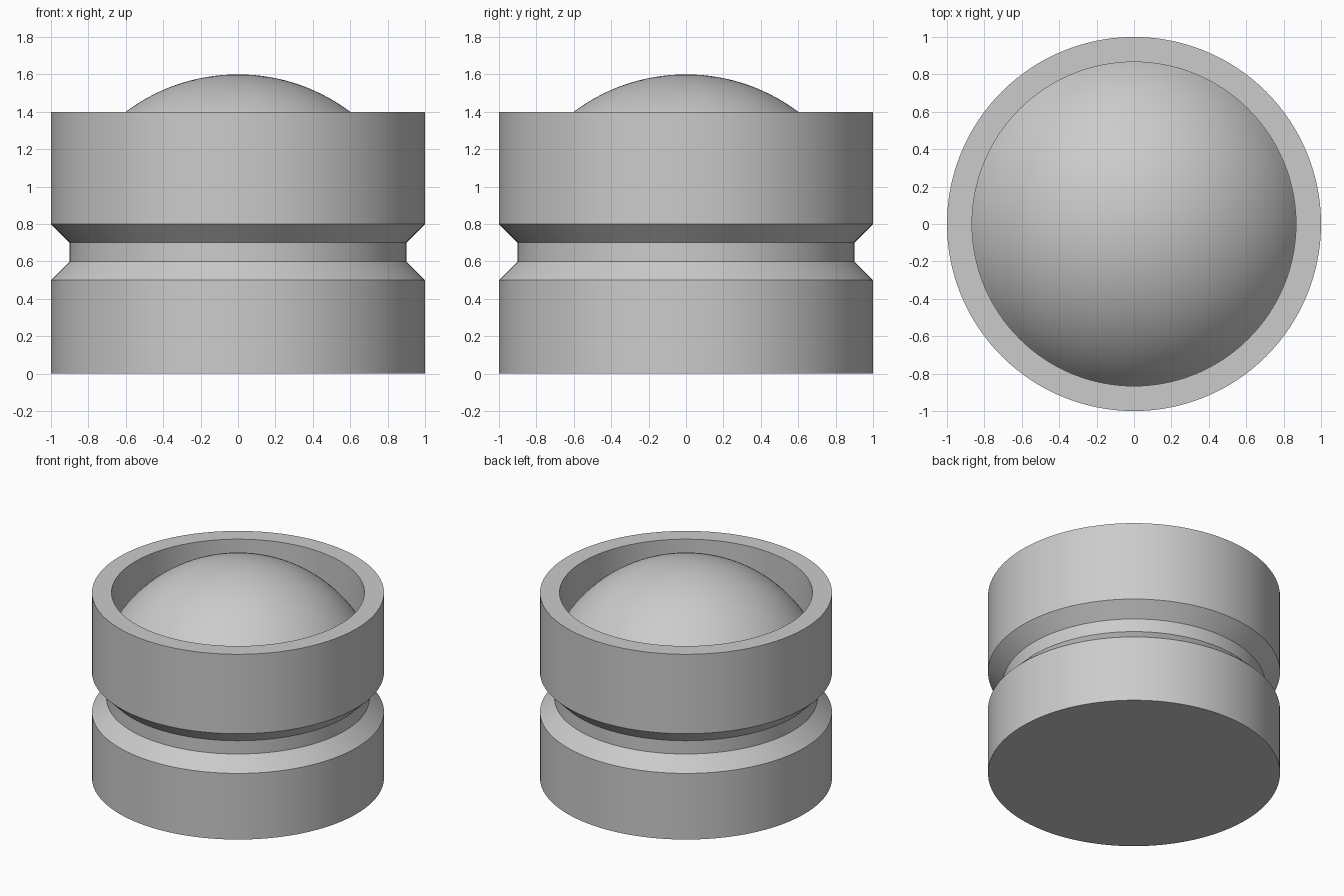
import bpy
import bmesh
from math import cos, sin, pi, asin, radians

SEGMENTS = 128

cube = bpy.data.objects.get("Cube")
if cube:
    bpy.data.objects.remove(cube, do_unlink=True)


def make_material(name, colour):
    mat = bpy.data.materials.new(name)
    mat.use_nodes = True
    mat.diffuse_color = colour
    mat.node_tree.nodes["Principled BSDF"].inputs["Base Color"].default_value = colour
    return mat


def lathe(name, profile, material):
    """Revolve (radius, z) points around z; zero-radius points become poles."""
    bm = bmesh.new()
    rings = []
    for r, z in profile:
        if r < 1e-6:
            rings.append([bm.verts.new((0, 0, z))] * SEGMENTS)
        else:
            angles = [2 * pi * j / SEGMENTS for j in range(SEGMENTS)]
            rings.append([bm.verts.new((r * cos(a), r * sin(a), z)) for a in angles])
    for low, high in zip(rings, rings[1:]):
        for j in range(SEGMENTS):
            k = (j + 1) % SEGMENTS
            corners = [low[j], low[k], high[k], high[j]]
            bm.faces.new(list(dict.fromkeys(corners)))
    mesh = bpy.data.meshes.new(name)
    bm.to_mesh(mesh)
    bm.free()
    mesh.materials.append(material)
    obj = bpy.data.objects.new(name, mesh)
    bpy.context.collection.objects.link(obj)
    bpy.ops.object.select_all(action="DESELECT")
    obj.select_set(True)
    bpy.context.view_layer.objects.active = obj
    bpy.ops.object.shade_smooth_by_angle(angle=radians(30))
    return obj


grey = make_material("neutral_grey", (0.6, 0.6, 0.6, 1))

# Dome is a cap of a unit sphere, seated on the recess floor
sphere_z, recess_z, recess_r = 0.6, 1.1, 0.866

# Grooved cylinder with a round recess in its top
lathe("grooved_body", [
    (0, 0), (1, 0), (1, 0.5), (0.9, 0.6), (0.9, 0.7), (1, 0.8),
    (1, 1.4), (recess_r, 1.4), (recess_r, recess_z),
], grey)

# Domed insert
start, steps = asin(recess_z - sphere_z), 24
tilts = [start + (pi / 2 - start) * i / steps for i in range(steps + 1)]
lathe("dome", [(cos(t), sphere_z + sin(t)) for t in tilts], grey)
